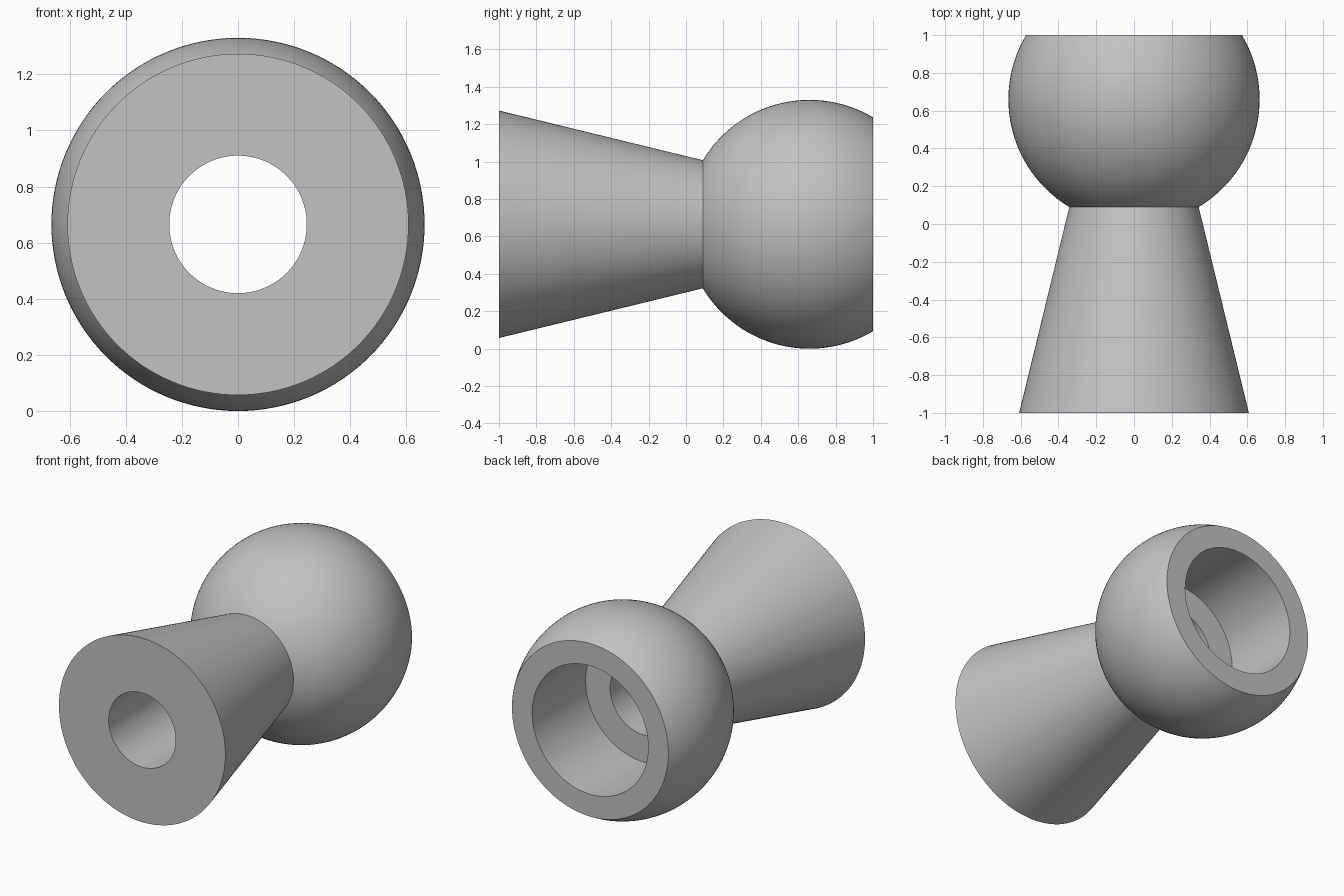
import bpy, bmesh, math
from mathutils import Vector

cube = bpy.data.objects.get("Cube")
if cube:
    bpy.data.objects.remove(cube, do_unlink=True)

SEGMENTS = 128
R = 0.665            # ball radius, also the height of the axis
BALL_Y = 0.66        # ball centre along the axis
NECK_Y = 0.09        # where the cone meets the ball
BORE, SOCKET, STEP_Y = 0.245, 0.424, 0.442

grey = bpy.data.materials.new("plain_grey")
grey.use_nodes = True
colour = (0.54, 0.54, 0.54, 1)
grey.diffuse_color = colour
grey.node_tree.nodes["Principled BSDF"].inputs["Base Color"].default_value = colour

# Closed profile as (radius, y): cone, ball arc, then the stepped bore
start = math.acos((NECK_Y - BALL_Y) / R)
end = math.acos((1 - BALL_Y) / R)
STEPS = 40
profile = [(BORE, -1), (0.608, -1)]
for i in range(STEPS + 1):
    a = start + (end - start) * i / STEPS
    profile.append((R * math.sin(a), BALL_Y + R * math.cos(a)))
profile += [(SOCKET, 1), (SOCKET, STEP_Y), (BORE, STEP_Y)]

# Revolve the profile around the y axis
bm = bmesh.new()
verts = [bm.verts.new((r, y, R)) for r, y in profile]
edges = [bm.edges.new((v, verts[(i + 1) % len(verts)])) for i, v in enumerate(verts)]
bmesh.ops.spin(bm, geom=verts + edges, cent=Vector((0, 0, R)), axis=Vector((0, 1, 0)),
               angle=math.tau, steps=SEGMENTS, use_merge=False)
bmesh.ops.remove_doubles(bm, verts=bm.verts[:], dist=0.0001)
bmesh.ops.recalc_face_normals(bm, faces=bm.faces[:])
mesh = bpy.data.meshes.new("ball_and_cone_handle")
bm.to_mesh(mesh)
bm.free()
mesh.materials.append(grey)

handle = bpy.data.objects.new("ball_and_cone_handle", mesh)
bpy.context.collection.objects.link(handle)
bpy.ops.object.select_all(action="DESELECT")
handle.select_set(True)
bpy.context.view_layer.objects.active = handle
bpy.ops.object.shade_smooth_by_angle(angle=math.radians(30))
